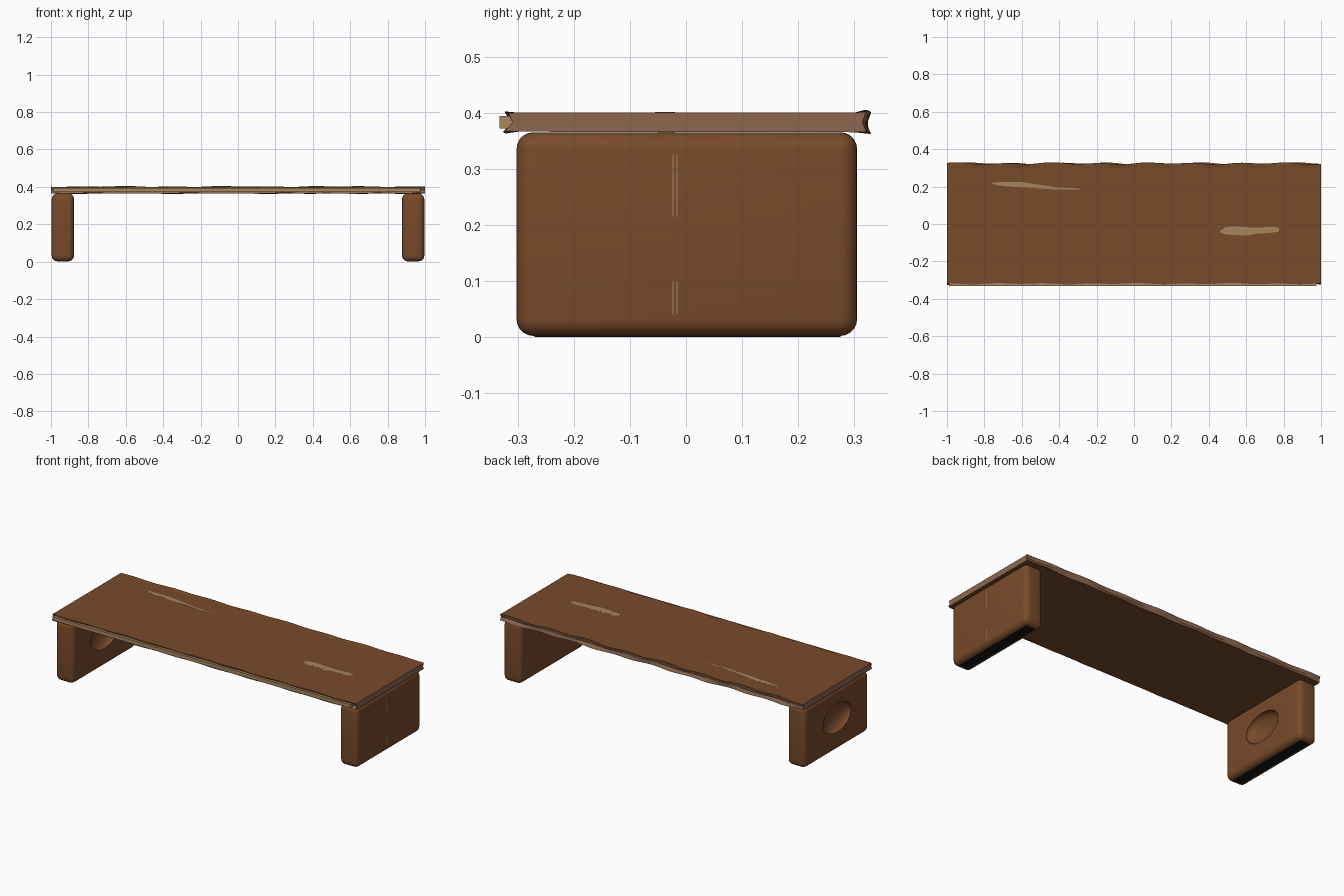
import bpy, bmesh, math

if "Cube" in bpy.data.objects:
    bpy.data.objects.remove(bpy.data.objects["Cube"])

def mat(name, rgb):
    m = bpy.data.materials.new(name)
    m.diffuse_color = (*rgb, 1)
    m.use_nodes = True
    m.node_tree.nodes["Principled BSDF"].inputs["Base Color"].default_value = m.diffuse_color
    return m

walnut = mat("walnut brown", (0.188, 0.069, 0.023))
bark = mat("edge brown", (0.262, 0.136, 0.080))
tan = mat("sapwood tan", (0.392, 0.238, 0.112))
black = mat("pad black", (0.008, 0.008, 0.009))

def finish(bm, name, mats):
    bmesh.ops.recalc_face_normals(bm, faces=bm.faces[:])
    me = bpy.data.meshes.new(name)
    bm.to_mesh(me)
    bm.free()
    ob = bpy.data.objects.new(name, me)
    bpy.context.collection.objects.link(ob)
    for m in mats:
        me.materials.append(m)
    return ob

def box(name, lo, hi, m):
    bm = bmesh.new()
    bmesh.ops.create_cube(bm, size=1)
    for v in bm.verts:
        v.co = [(a + b) / 2 + c * (b - a) for a, b, c in zip(lo, hi, v.co)]
    return finish(bm, name, [m])

def smooth(ob):
    bpy.ops.object.select_all(action='DESELECT')
    ob.select_set(True)
    bpy.context.view_layer.objects.active = ob
    bpy.ops.object.shade_smooth_by_angle(angle=math.radians(40))

# live-edge slab: cross-sections lofted along x
def wave(x, p):
    return 0.6 * math.sin(x * 25 + p) + 0.4 * math.sin(x * 11 + 2.1 * p)

bm = bmesh.new()
N = 90
rings = []
for i in range(N + 1):
    x = -1 + 2 * i / N
    ring = [(-0.319 + 0.004 * wave(x, 1), 0.400 + 0.002 * wave(x, 3)),
            (-0.312 + 0.003 * wave(x, 2), 0.383),
            (-0.322 + 0.004 * wave(x, 4), 0.365 + 0.002 * wave(x, 2)),
            (-0.300, 0.366), (0.300, 0.365),
            (0.324 + 0.006 * wave(x, 5), 0.364 + 0.002 * wave(x, 1)),
            (0.318 + 0.006 * wave(x, 6), 0.383),
            (0.324 + 0.006 * wave(x, 0), 0.402 + 0.003 * wave(x, 4)),
            (0.300, 0.400), (-0.300, 0.400)]
    rings.append([bm.verts.new((x, y, z)) for y, z in ring])
for a, b in zip(rings, rings[1:]):
    for k in range(10):
        j = (k + 1) % 10
        f = bm.faces.new((a[k], a[j], b[j], b[k]))
        f.material_index = 1 if k in (0, 1, 5, 6) else 0
for r in (rings[0], rings[-1]):
    bm.faces.new(r).material_index = 1
slab = finish(bm, "slab_top", [walnut, bark])

# pale sapwood strip along the front edge
box("front_sapwood_strip", (-0.99, -0.332, 0.372), (0.975, -0.305, 0.394), tan)

# rounded slab legs
legs = {}
for side, s in (("left", -1), ("right", 1)):
    x0, x1 = sorted((s * 0.877, s * 0.996))
    leg = box(side + "_leg", (x0, -0.302, 0.002), (x1, 0.305, 0.365), walnut)
    b = leg.modifiers.new("round", 'BEVEL')
    b.width = 0.03
    b.segments = 5
    legs[side] = leg
    box(side + "_foot_pad", (x0 + 0.03, -0.27, 0), (x1 - 0.03, 0.275, 0.004), black)

# oval dimples on both faces of the left leg
for k, x in enumerate((-0.996, -0.877)):
    bm = bmesh.new()
    bmesh.ops.create_uvsphere(bm, u_segments=40, v_segments=24, radius=1)
    for v in bm.verts:
        v.co = (x + v.co.x * 0.05, v.co.y * 0.13, 0.195 + v.co.z * 0.085)
    cut = finish(bm, "dimple_cutter_%d" % k, [walnut])
    cut.hide_render = True
    cut.hide_viewport = True
    m = legs["left"].modifiers.new("dimple", 'BOOLEAN')
    m.object = cut
    m.solver = 'EXACT'
for leg in legs.values():
    # bake modifiers, then drop the helpers
    dg = bpy.context.evaluated_depsgraph_get()
    leg.data = bpy.data.meshes.new_from_object(leg.evaluated_get(dg))
    leg.modifiers.clear()
    smooth(leg)
for ob in [o for o in bpy.data.objects if "cutter" in o.name]:
    bpy.data.objects.remove(ob)

# tan streaks on the slab: outline given as (x, y centre, half width)
def streak(name, pts, z):
    bm = bmesh.new()
    up = [bm.verts.new((x, y + w, z)) for x, y, w in pts]
    dn = [bm.verts.new((x, y - w, z)) for x, y, w in pts]
    for i in range(len(pts) - 1):
        bm.faces.new((dn[i], dn[i + 1], up[i + 1], up[i]))
    bmesh.ops.recalc_face_normals(bm, faces=bm.faces[:])
    if bm.faces[:][0].normal.z < 0:
        bmesh.ops.reverse_faces(bm, faces=bm.faces[:])
    ext = bmesh.ops.extrude_face_region(bm, geom=bm.faces[:])
    for v in ext["geom"]:
        if isinstance(v, bmesh.types.BMVert):
            v.co.z -= 0.002
    return finish(bm, name, [tan])

streak("long_streak", [(-0.76, 0.218, 0.003), (-0.70, 0.214, 0.011), (-0.60, 0.210, 0.014),
                       (-0.50, 0.199, 0.010), (-0.40, 0.189, 0.006), (-0.28, 0.188, 0.002)], 0.4004)
streak("wide_streak", [(0.46, -0.04, 0.004), (0.49, -0.036, 0.02), (0.55, -0.036, 0.023),
                       (0.60, -0.04, 0.023), (0.66, -0.036, 0.016), (0.74, -0.03, 0.016),
                       (0.775, -0.03, 0.010)], 0.4004)
box("streak_core", (0.51, -0.055, 0.399), (0.60, -0.02, 0.401), tan)
box("underside_knot", (0.62, -0.05, 0.364), (0.70, -0.02, 0.366), tan)

# hairline streaks on the outer face of the right leg
for k, y in enumerate((-0.023, -0.016)):
    for j, (z0, z1) in enumerate(((0.215, 0.325), (0.04, 0.10))):
        box("hairline_%d%d" % (k, j), (0.994, y - 0.0008, z0), (0.9963, y + 0.0008, z1), tan)
